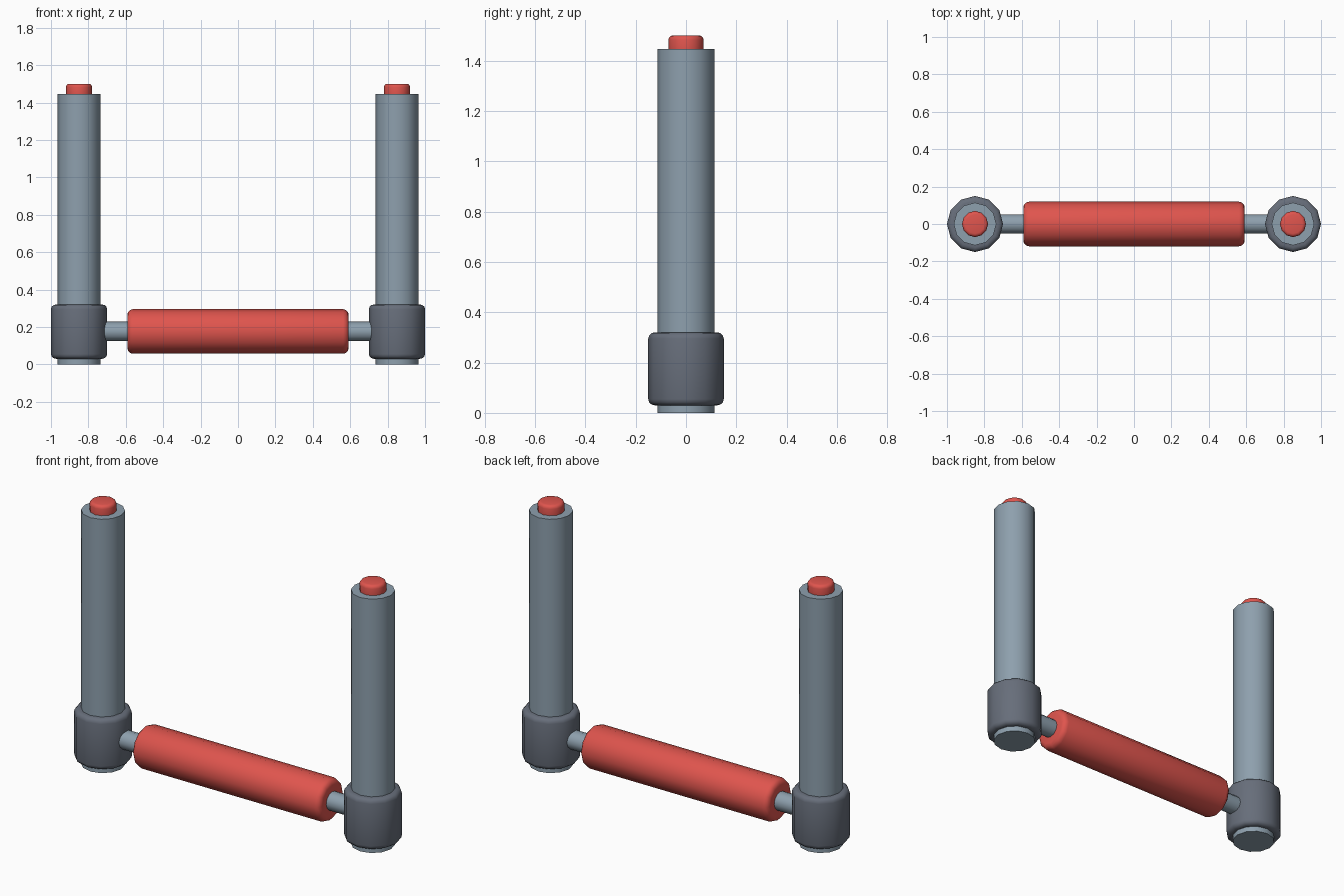
import bpy, bmesh, math
from mathutils import Matrix

if "Cube" in bpy.data.objects:
    bpy.data.objects.remove(bpy.data.objects["Cube"])


def material(name, rgb):
    m = bpy.data.materials.new(name)
    m.diffuse_color = (*rgb, 1)
    m.use_nodes = True
    m.node_tree.nodes["Principled BSDF"].inputs["Base Color"].default_value = m.diffuse_color
    return m


STEEL = material("blue grey steel", (0.27, 0.35, 0.42))
DARK = material("dark grey", (0.135, 0.155, 0.195))
RED = material("red", (0.74, 0.09, 0.075))


def cylinder(name, mat, radius, start, end, centre, axis="Z", bevel=0.0, sides=12):
    """Cylinder along an axis from start to end, with optional rounded rims."""
    bm = bmesh.new()
    length = end - start
    bmesh.ops.create_cone(bm, cap_ends=True, segments=sides,
                          radius1=radius, radius2=radius, depth=length)
    # vertex lies on the main axes
    if bevel:
        rims = [e for e in bm.edges
                if abs(e.verts[0].co.z - e.verts[1].co.z) < 1e-5]
        bmesh.ops.bevel(bm, geom=rims, offset=bevel, segments=3,
                        profile=0.5, affect="EDGES")
    bm.transform(Matrix.Translation((0, 0, (start + end) / 2)))
    if axis == "X":
        bm.transform(Matrix.Rotation(math.pi / 2, 4, "Y"))
    mesh = bpy.data.meshes.new(name)
    bm.to_mesh(mesh)
    bm.free()
    for p in mesh.polygons:
        p.use_smooth = True
    mesh.set_sharp_from_angle(angle=math.radians(40))
    mesh.materials.append(mat)
    ob = bpy.data.objects.new(name, mesh)
    ob.location = centre
    bpy.context.collection.objects.link(ob)
    return ob


# Two uprights, each with a base collar and a red top cap
for side, x in (("left", -0.85), ("right", 0.85)):
    cylinder(side + "_post", STEEL, 0.114, 0.0, 1.445, (x, 0, 0))
    cylinder(side + "_collar", DARK, 0.15, 0.03, 0.32, (x, 0, 0), bevel=0.025)
    cylinder(side + "_cap", RED, 0.07, 1.40, 1.50, (x, 0, 0), bevel=0.018)

# Cross rod with a padded grip
cylinder("cross_rod", STEEL, 0.052, -0.8, 0.8, (0, 0, 0.176), axis="X")
cylinder("grip", RED, 0.119, -0.592, 0.592, (0, 0, 0.176), axis="X", bevel=0.03)
